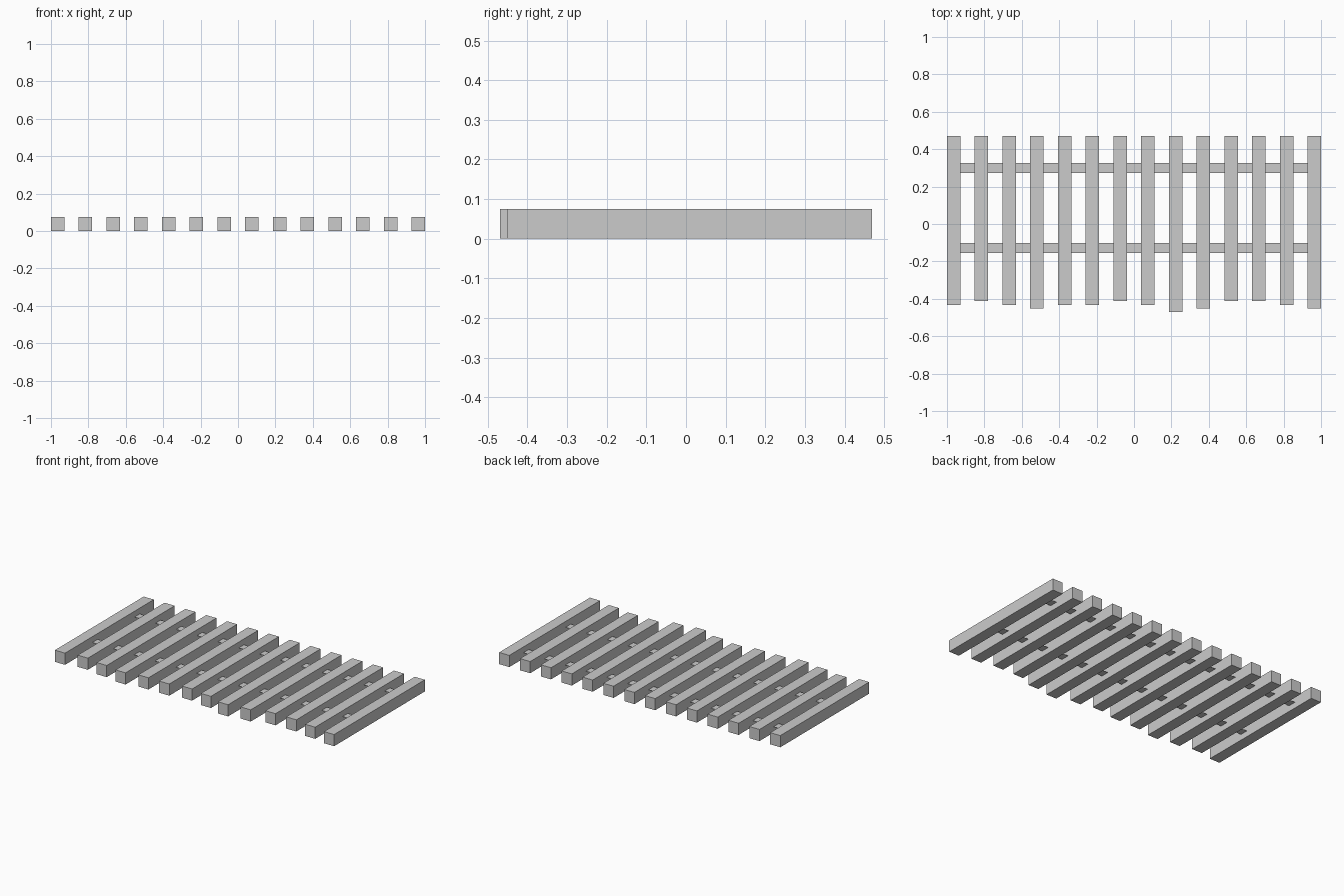
import bpy

if "Cube" in bpy.data.objects:
    bpy.data.objects.remove(bpy.data.objects["Cube"])

WIDTH, HEIGHT, BACK = 0.072, 0.075, 0.47


def mesh_object(name, verts, faces):
    mesh = bpy.data.meshes.new(name)
    mesh.from_pydata(verts, [], faces)
    mesh.update()
    obj = bpy.data.objects.new(name, mesh)
    bpy.context.collection.objects.link(obj)
    return obj


def box(name, x0, x1, y0, y1, z0, z1):
    verts = [(x, y, z) for z in (z0, z1)
             for x, y in ((x0, y0), (x1, y0), (x1, y1), (x0, y1))]
    faces = [(3, 2, 1, 0), (4, 5, 6, 7), (0, 1, 5, 4),
             (1, 2, 6, 5), (2, 3, 7, 6), (3, 0, 4, 7)]
    return mesh_object(name, verts, faces)


# Slats: aligned at the back, uneven at the front
fronts = [0.432, 0.412, 0.432, 0.452, 0.432, 0.432, 0.412,
          0.432, 0.47, 0.452, 0.412, 0.412, 0.432, 0.452]
step = (2 - WIDTH) / (len(fronts) - 1)
for i, front in enumerate(fronts):
    x = -1 + i * step
    box(f"slat_{i + 1:02d}", x, x + WIDTH, -front, BACK, 0, HEIGHT)

# Thin flat cross strips at mid height joining the slats
end = 1 - WIDTH / 2
for name, y in (("back_strip", 0.3), ("front_strip", -0.128)):
    a, b, z = y - 0.027, y + 0.027, HEIGHT / 2
    mesh_object(name, [(-end, a, z), (end, a, z), (end, b, z), (-end, b, z)],
                [(0, 1, 2, 3)])
